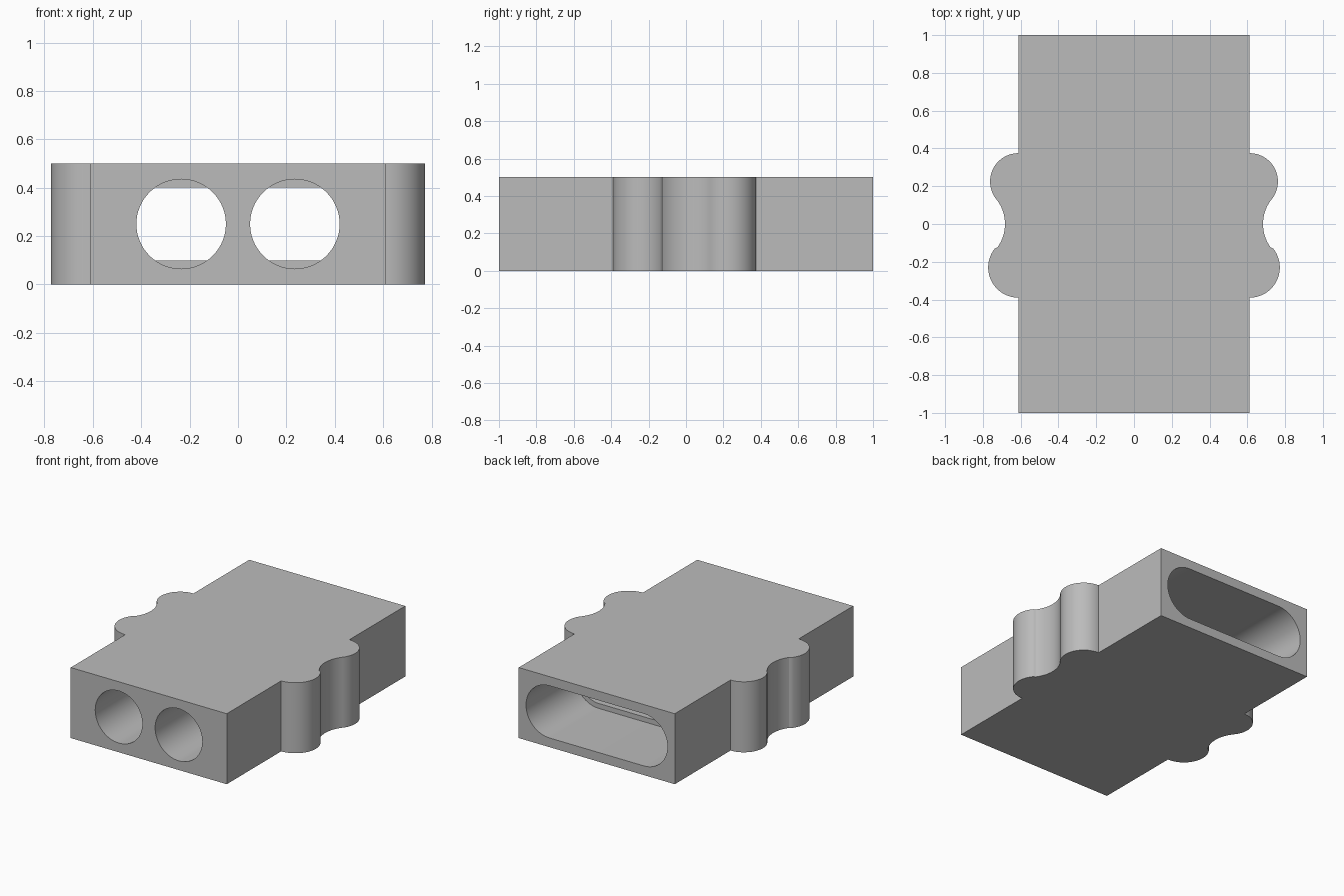
import bpy, bmesh, math

cube = bpy.data.objects.get("Cube")
if cube:
    bpy.data.objects.remove(cube, do_unlink=True)

grey = bpy.data.materials.new("plain_grey")
grey.use_nodes = True
GREY = (0.5, 0.5, 0.5, 1)
grey.diffuse_color = GREY
grey.node_tree.nodes["Principled BSDF"].inputs["Base Color"].default_value = GREY

HALF_W, HEIGHT, MID_Z = 0.612, 0.5, 0.25


def arc(cx, cy, r, start, end, n=20):
    """Points along an arc, angles in degrees."""
    angles = [math.radians(start + (end - start) * i / n) for i in range(n + 1)]
    return [(cx + r * math.cos(a), cy + r * math.sin(a)) for a in angles]


def prism(name, verts, offset):
    """Extrude a closed planar outline along an offset."""
    bm = bmesh.new()
    face = bm.faces.new([bm.verts.new(v) for v in verts])
    ext = bmesh.ops.extrude_face_region(bm, geom=[face], use_keep_orig=True)
    moved = [g for g in ext["geom"] if isinstance(g, bmesh.types.BMVert)]
    bmesh.ops.translate(bm, verts=moved, vec=offset)
    bmesh.ops.recalc_face_normals(bm, faces=bm.faces)
    mesh = bpy.data.meshes.new(name)
    bm.to_mesh(mesh)
    bm.free()
    mesh.materials.append(grey)
    obj = bpy.data.objects.new(name, mesh)
    bpy.context.collection.objects.link(obj)
    return obj


def bore(name, centre_x, half_span, r, y0, y1):
    """Round (half_span 0) or stadium-shaped cutter running along y."""
    pts = arc(centre_x + half_span, MID_Z, r, -90, 90, 32)
    pts += arc(centre_x - half_span, MID_Z, r, 90, 270, 32)
    if half_span == 0:
        pts = arc(centre_x, MID_Z, r, 0, 360, 64)[:-1]
    cutter = prism(name, [(x, y0, z) for x, z in pts], (0, y1 - y0, 0))
    cutter.hide_render = True
    return cutter


# Side outline from front to back: large grip lobe, finger hollow, small lobe
side = [(HALF_W, -1)]
side += arc(HALF_W, -0.23, 0.16, -90, 39, 28)
side += arc(0.893, 0, 0.21, 216, 143, 20)
side += arc(HALF_W, 0.225, 0.15, -38, 90, 28)
side += [(HALF_W, 1)]
outline = side + [(-x, y) for x, y in reversed(side)]
body = prism("connector_housing", [(x, y, 0) for x, y in outline], (0, 0, HEIGHT))

# Twin front holes, narrow middle passage, wide rear socket
cutters = [bore("front_hole_cutter", s * 0.235, 0, 0.185, -1.1, -0.45) for s in (-1, 1)]
cutters.append(bore("rear_socket_cutter", 0, 0.37, 0.185, 0.45, 1.1))
cutters.append(bore("passage_cutter", 0, 0.37, 0.15, -0.46, 0.5))

bpy.ops.object.select_all(action="DESELECT")
body.select_set(True)
bpy.context.view_layer.objects.active = body
for cutter in cutters:
    mod = body.modifiers.new(cutter.name, "BOOLEAN")
    mod.operation = "DIFFERENCE"
    mod.solver = "EXACT"
    mod.object = cutter
    bpy.ops.object.modifier_apply(modifier=mod.name)
    bpy.data.objects.remove(cutter, do_unlink=True)

bpy.ops.object.shade_smooth_by_angle(angle=math.radians(30))
